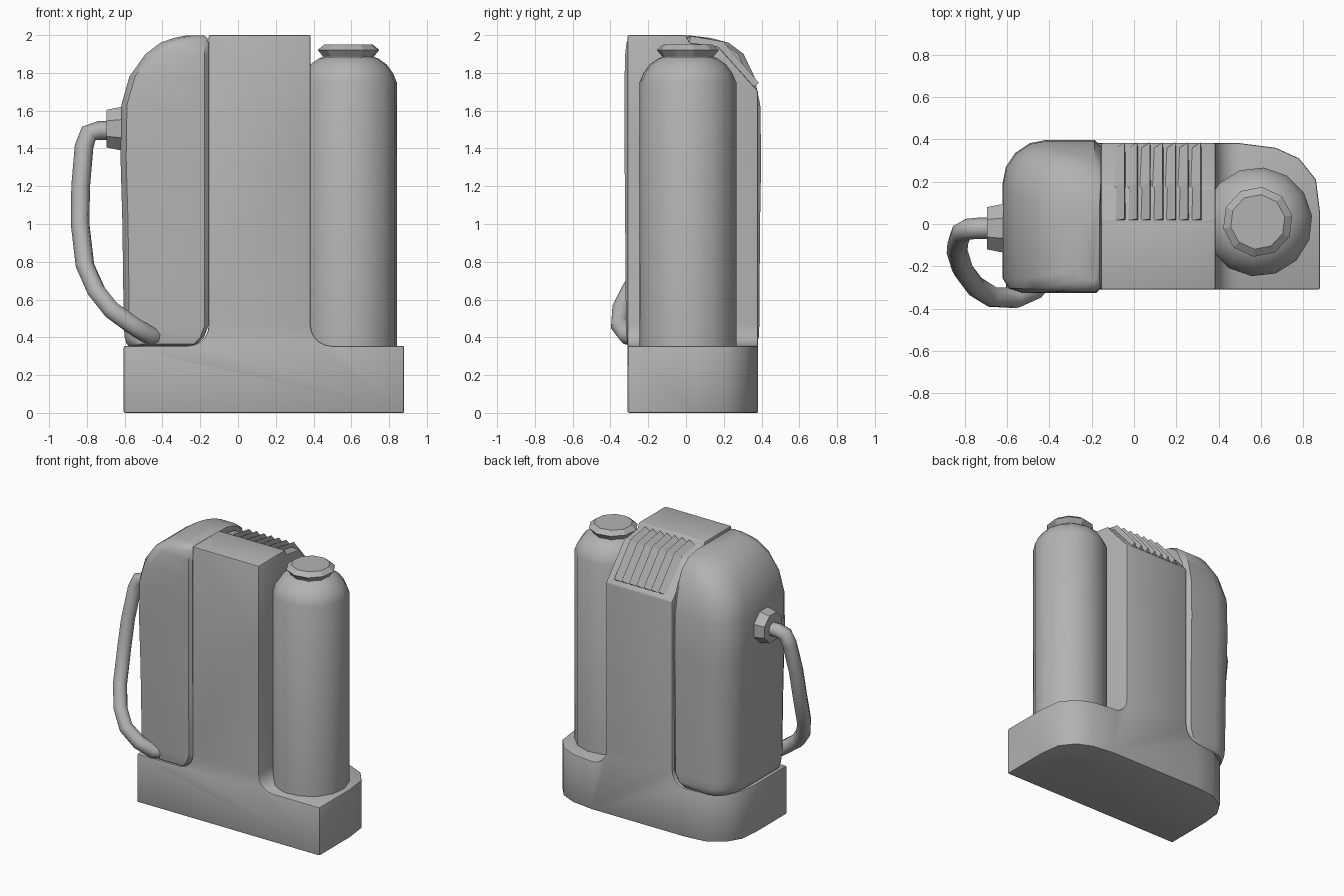
import bpy, bmesh, math
from mathutils import Vector

if "Cube" in bpy.data.objects:
    bpy.data.objects.remove(bpy.data.objects["Cube"])

grey = bpy.data.materials.new("grey plastic")
grey.diffuse_color = (0.45, 0.45, 0.45, 1)
grey.use_nodes = True
grey.node_tree.nodes["Principled BSDF"].inputs["Base Color"].default_value = grey.diffuse_color


def finish(name, bm, smooth=35):
    bmesh.ops.recalc_face_normals(bm, faces=bm.faces)
    me = bpy.data.meshes.new(name)
    bm.to_mesh(me)
    bm.free()
    me.materials.append(grey)
    ob = bpy.data.objects.new(name, me)
    bpy.context.collection.objects.link(ob)
    if smooth:
        shade(ob, smooth)
    return ob


def shade(ob, angle):
    bpy.ops.object.select_all(action='DESELECT')
    ob.select_set(True)
    bpy.context.view_layer.objects.active = ob
    bpy.ops.object.shade_smooth_by_angle(angle=math.radians(angle))


def loft(name, rings, smooth=35):
    """Skin closed rings of equal length and cap both ends."""
    bm = bmesh.new()
    vs = [[bm.verts.new(p) for p in r] for r in rings]
    n = len(vs[0])
    for a, b in zip(vs, vs[1:]):
        for i in range(n):
            j = (i + 1) % n
            bm.faces.new((a[i], a[j], b[j], b[i]))
    bm.faces.new(vs[0])
    bm.faces.new(vs[-1])
    return finish(name, bm, smooth)


def arc(cx, cz, r, a0, a1, n=5):
    return [(cx + r * math.cos(math.radians(a0 + (a1 - a0) * i / n)),
             cz + r * math.sin(math.radians(a0 + (a1 - a0) * i / n))) for i in range(n + 1)]


# Body: tall centre column flaring into a wide base, trimmed by plan and side outlines
tee = [(-0.61, 0), (0.88, 0), (0.88, 0.355)]
tee += arc(0.495, 0.465, 0.11, 270, 180) + [(0.385, 2.0), (-0.155, 2.0)]
tee += arc(-0.265, 0.465, 0.11, 0, -90) + [(-0.61, 0.355)]
body = loft("body", [[(x, y, z) for x, z in tee] for y in (-0.31, 0.385)], 0)

plan = [(-0.605, -0.31), (0.88, -0.31), (0.88, 0.05), (0.86, 0.21), (0.78, 0.31), (0.67, 0.36),
        (0.5, 0.382), (-0.25, 0.382), (-0.41, 0.365), (-0.53, 0.29), (-0.59, 0.19), (-0.605, 0.05)]
side = [(-0.4, -0.1), (0.5, -0.1), (0.5, 1.55), (0.385, 1.70), (0.17, 1.94),
        (0.02, 1.96), (0.0, 2.0), (-0.03, 2.1), (-0.4, 2.1)]
cutters = [loft("plan_cutter", [[(x, y, z) for x, y in plan] for z in (-0.1, 2.2)], 0),
           loft("side_cutter", [[(x, y, z) for y, z in side] for x in (-1, 1)], 0)]
for c in cutters:
    c.hide_render = True
    c.hide_set(True)
    m = body.modifiers.new("trim", 'BOOLEAN')
    m.operation, m.object, m.solver = 'INTERSECT', c, 'EXACT'
bev = body.modifiers.new("bevel", 'BEVEL')
bev.width, bev.segments, bev.limit_method = 0.028, 2, 'ANGLE'
bev.angle_limit = math.radians(35)
bpy.context.view_layer.objects.active = body
for m in list(body.modifiers):
    bpy.ops.object.modifier_apply(modifier=m.name)
for c in cutters:
    bpy.data.objects.remove(c)
shade(body, 35)

# Vent louvres: sawtooth wedges running over the sloped rear shoulder
path = [(0.015, 1.95, 0.2, 1), (0.175, 1.925, 0.5, 0.9), (0.35, 1.72, 0.8, 0.6)]
for i in range(7):
    x0 = -0.1 + i * 0.06
    rings = []
    for y, z, ny, nz in path:
        h = 0.045
        rings.append([(x0, y, z), (x0 + 0.055, y + ny * h, z + nz * h), (x0 + 0.06, y, z)])
    loft("vent_louvre", rings, 0)


# Side tank: rounded outer shell, each ring given by left, right, front, back limits
def tank_ring(z, xl, xr, yf, yb):
    w, d = xr - xl, yb - yf
    kx, ky = min(0.22, w * 0.45), min(0.21, d * 0.4)
    pts = [(xr, yf + 0.02), (xr - 0.02, yf), (xl + 0.09, yf), (xl + 0.03, yf + 0.02), (xl, yf + 0.07)]
    for a in (180, 157.5, 135, 112.5, 90):
        t = math.radians(a)
        pts.append((xl + kx + kx * math.cos(t), yb - ky + ky * math.sin(t)))
    pts += [(xr - 0.03, yb), (xr, yb - 0.03)]
    return [(x, y, z) for x, y in pts]


tank_rows = [(0.35, -0.575, -0.25, -0.29, 0.36), (0.365, -0.59, -0.215, -0.31, 0.375),
             (0.40, -0.60, -0.18, -0.315, 0.385), (0.46, -0.605, -0.157, -0.318, 0.388),
             (1.0, -0.612, -0.157, -0.322, 0.392), (1.35, -0.622, -0.157, -0.325, 0.398),
             (1.63, -0.618, -0.157, -0.325, 0.393), (1.78, -0.575, -0.157, -0.325, 0.362),
             (1.90, -0.49, -0.157, -0.322, 0.305), (1.96, -0.41, -0.157, -0.315, 0.225),
             (1.985, -0.34, -0.162, -0.30, 0.13), (1.998, -0.27, -0.18, -0.275, 0.02)]
loft("side_tank", [tank_ring(*r) for r in tank_rows], 40)


# Bottle, its cap, and the hose fitting are turned shapes
def turned(name, profile, n, centre, axis='z', phase=0.0, smooth=40):
    rings = []
    for h, r in profile:
        ring = []
        for i in range(n):
            t = 2 * math.pi * (i + phase) / n
            u, v = r * math.cos(t), r * math.sin(t)
            p = (u, v, h) if axis == 'z' else (h, u, v)
            ring.append(Vector(p) + Vector(centre))
        rings.append(ring)
    return loft(name, rings, smooth)


turned("bottle", [(0.33, 0.258), (1.75, 0.258), (1.80, 0.236), (1.845, 0.203),
                  (1.875, 0.16), (1.89, 0.12)], 14, (0.585, 0.01, 0), phase=0.25)
turned("bottle_cap", [(1.875, 0.135), (1.89, 0.14), (1.922, 0.166), (1.95, 0.13)], 10,
       (0.585, 0.01, 0), phase=0.3, smooth=20)
turned("hose_fitting", [(-0.695, 0.108), (-0.63, 0.122), (-0.57, 0.13)], 8,
       (0, -0.02, 1.505), axis='x', phase=0.5, smooth=20)

# Hose: swept tube from the fitting round to the front of the tank
hose = [(-0.66, -0.02, 1.495), (-0.735, -0.02, 1.495), (-0.79, -0.025, 1.48), (-0.815, -0.04, 1.41),
        (-0.833, -0.09, 1.2), (-0.836, -0.13, 1.0), (-0.81, -0.215, 0.78), (-0.75, -0.295, 0.645),
        (-0.67, -0.345, 0.545), (-0.56, -0.35, 0.465), (-0.47, -0.31, 0.41), (-0.43, -0.26, 0.40)]
pts = [Vector(p) for p in hose]
rings, nrm = [], Vector((0, 1, 0))
for i, p in enumerate(pts):
    t = (pts[min(i + 1, len(pts) - 1)] - pts[max(i - 1, 0)]).normalized()
    nrm = (nrm - t * nrm.dot(t)).normalized()
    b = t.cross(nrm)
    rings.append([p + 0.05 * (nrm * math.cos(a) + b * math.sin(a))
                  for a in (2 * math.pi * k / 8 for k in range(8))])
loft("hose", rings, 50)
